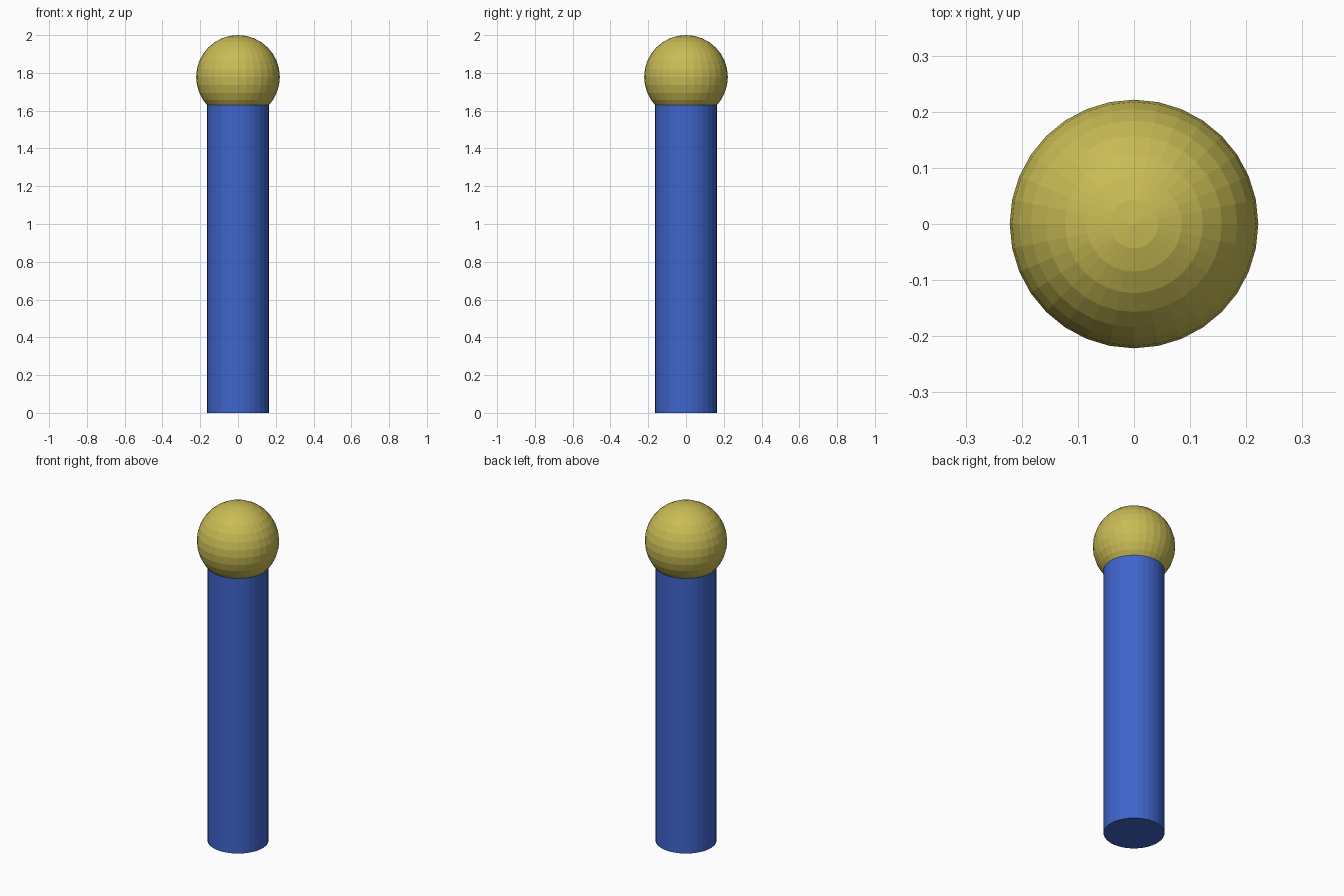
import bpy

if "Cube" in bpy.data.objects:
    bpy.data.objects.remove(bpy.data.objects["Cube"])

BALL_R, POST_R, POST_TOP, HEIGHT = 0.2215, 0.164, 1.70, 2.0


def finish(name, color):
    obj = bpy.context.object
    obj.name = name
    mat = bpy.data.materials.new(name + "_paint")
    mat.diffuse_color = (*color, 1)
    mat.use_nodes = True
    mat.node_tree.nodes["Principled BSDF"].inputs["Base Color"].default_value = mat.diffuse_color
    obj.data.materials.append(mat)


# Round post, its top sunk into the ball
bpy.ops.mesh.primitive_cylinder_add(vertices=32, radius=POST_R, depth=POST_TOP,
                                    location=(0, 0, POST_TOP / 2))
finish("post", (0.05, 0.13, 0.6))

# Faceted ball on top
bpy.ops.mesh.primitive_uv_sphere_add(segments=32, ring_count=16, radius=BALL_R,
                                     location=(0, 0, HEIGHT - BALL_R))
finish("ball", (0.58, 0.50, 0.09))
